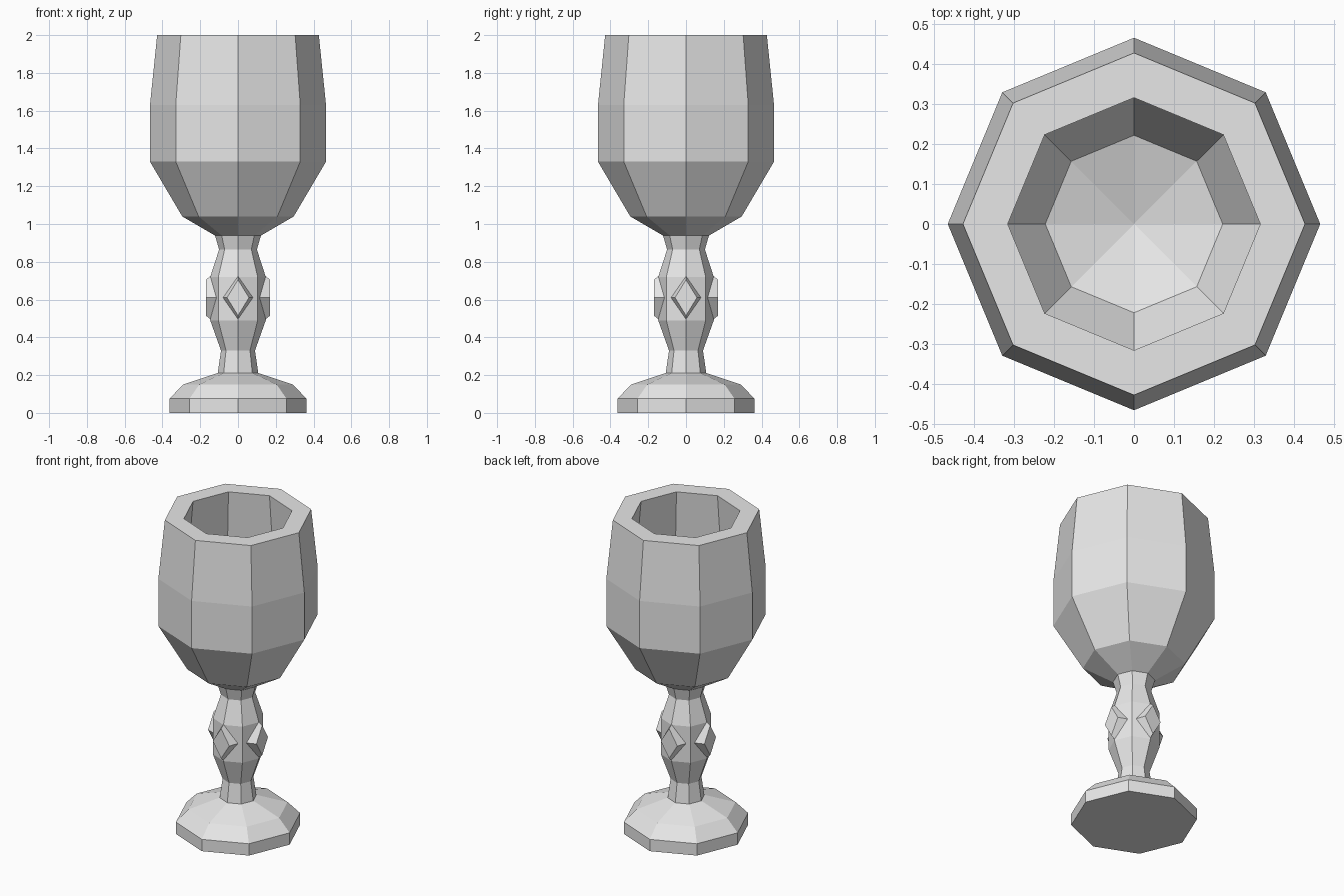
import bpy, bmesh, math
from mathutils import Matrix, Vector

cube = bpy.data.objects.get("Cube")
if cube:
    bpy.data.objects.remove(cube, do_unlink=True)

SIDES = 8

grey = bpy.data.materials.new("light_grey")
grey.use_nodes = True
grey.diffuse_color = (0.8, 0.8, 0.8, 1)
grey.node_tree.nodes["Principled BSDF"].inputs["Base Color"].default_value = (0.8, 0.8, 0.8, 1)


def finish(name, bm):
    """Turn a bmesh into a flat-shaded object."""
    bmesh.ops.recalc_face_normals(bm, faces=bm.faces)
    mesh = bpy.data.meshes.new(name)
    bm.to_mesh(mesh)
    bm.free()
    mesh.materials.append(grey)
    obj = bpy.data.objects.new(name, mesh)
    bpy.context.scene.collection.objects.link(obj)
    return obj


def lathe(name, profile):
    """Eight-sided turned part from (radius, height) pairs; radius 0 is a tip."""
    bm = bmesh.new()
    rings = []
    for r, z in profile:
        count = SIDES if r > 0 else 1
        rings.append([bm.verts.new((r * math.cos(math.tau * i / SIDES),
                                    r * math.sin(math.tau * i / SIDES), z))
                      for i in range(count)])
    for a, b in zip(rings, rings[1:]):
        for i in range(SIDES):
            j = (i + 1) % SIDES
            corners = [a[i % len(a)], a[j % len(a)], b[j % len(b)], b[i % len(b)]]
            bm.faces.new(list(dict.fromkeys(corners)))
    for ring in (rings[0], rings[-1]):
        if len(ring) > 1:
            bm.faces.new(ring)
    return finish(name, bm)


def gem(name, angle):
    """Bevelled diamond wrapped over a corner of the stem."""
    bm = bmesh.new()

    def diamond(half_w, half_h, tip_depth, side_depth):
        points = [(0, -tip_depth, half_h), (half_w, -side_depth, 0),
                  (0, -tip_depth, -half_h), (-half_w, -side_depth, 0)]
        return [bm.verts.new(Vector(p)) for p in points]

    base = diamond(0.08, 0.115, 0.145, 0.112)
    front = diamond(0.058, 0.095, 0.17, 0.17)
    for i in range(4):
        j = (i + 1) % 4
        bm.faces.new((base[i], base[j], front[j], front[i]))
    bm.faces.new(front)
    bm.faces.new(base)
    bm.transform(Matrix.Translation((0, 0, 0.61)) @ Matrix.Rotation(angle, 4, "Z"))
    return finish(name, bm)


# Foot
lathe("foot", [(0.363, 0), (0.363, 0.075), (0.29, 0.15), (0.11, 0.21)])

# Stem with a swelling in the middle
lathe("stem", [(0.108, 0.205), (0.09, 0.33), (0.147, 0.49),
               (0.147, 0.72), (0.1, 0.865), (0.122, 0.94)])

# Bowl: outside from the stem up, over the rim, then down the hollow inside
lathe("bowl", [(0.115, 0.935), (0.295, 1.04), (0.466, 1.33), (0.466, 1.63),
               (0.428, 2), (0.316, 2), (0.35, 1.63), (0.35, 1.33),
               (0.222, 1.11), (0, 1.04)])

# Four diamonds around the stem
for i, side in enumerate(("front", "left", "back", "right")):
    gem(side + "_diamond", i * math.pi / 2)
